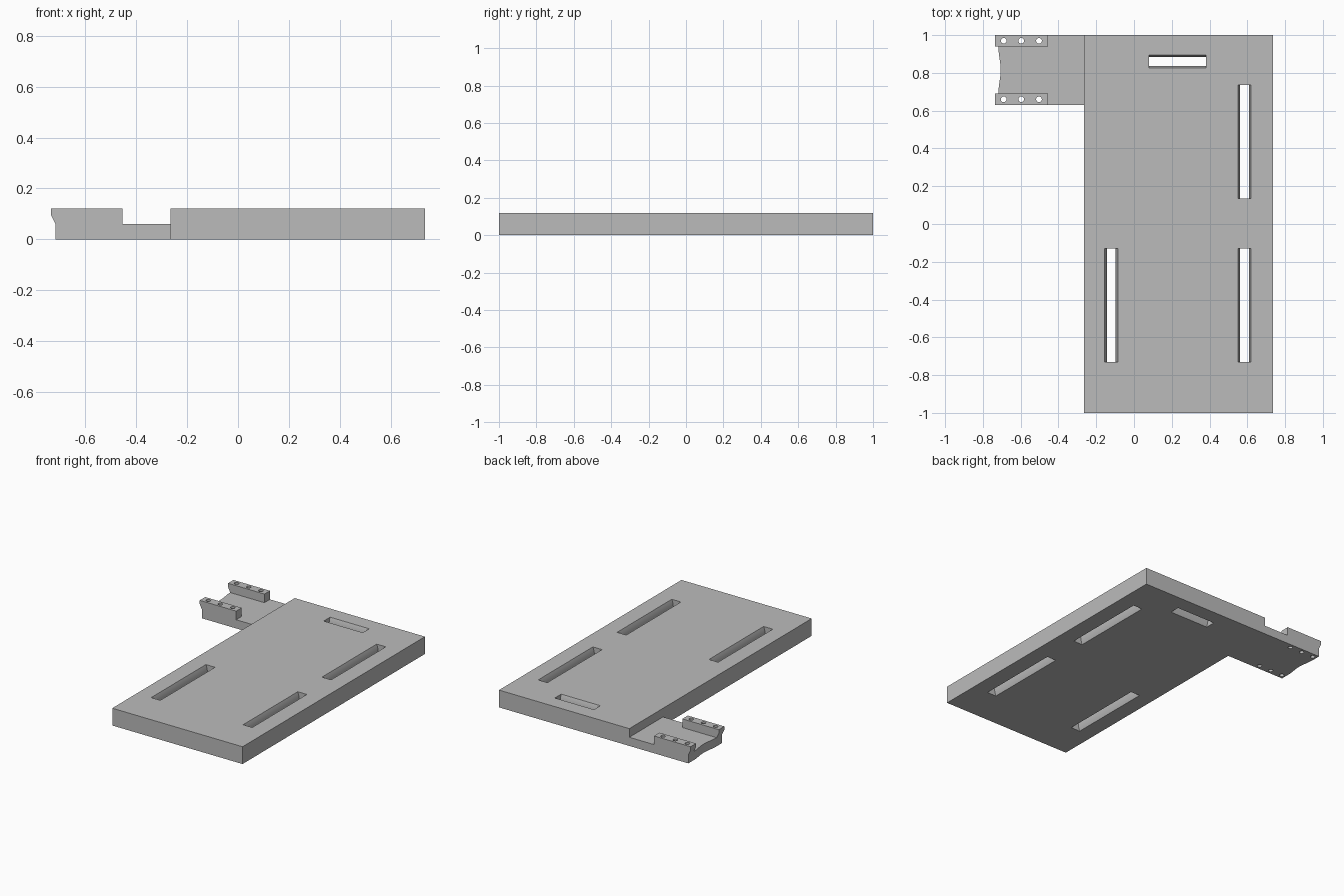
import bpy
import bmesh
import math
from mathutils import Vector

cube = bpy.data.objects.get("Cube")
if cube:
    bpy.data.objects.remove(cube, do_unlink=True)

THICK = 0.12
FLOOR = 0.06

grey = bpy.data.materials.new("plain_grey")
grey.use_nodes = True
colour = (0.5, 0.5, 0.5, 1)
grey.diffuse_color = colour
grey.node_tree.nodes["Principled BSDF"].inputs["Base Color"].default_value = colour


def prism(name, points, direction):
    """Extrude a closed outline of 3D points along a direction."""
    bm = bmesh.new()
    face = bm.faces.new([bm.verts.new(p) for p in points])
    result = bmesh.ops.extrude_face_region(bm, geom=[face])
    moved = [v for v in result["geom"] if isinstance(v, bmesh.types.BMVert)]
    bmesh.ops.translate(bm, verts=moved, vec=Vector(direction))
    bmesh.ops.recalc_face_normals(bm, faces=bm.faces)
    mesh = bpy.data.meshes.new(name)
    bm.to_mesh(mesh)
    bm.free()
    mesh.materials.append(grey)
    obj = bpy.data.objects.new(name, mesh)
    bpy.context.collection.objects.link(obj)
    return obj


def cut(obj, cutters):
    """Subtract the cutters, then discard them."""
    for cutter in cutters:
        mod = obj.modifiers.new("cut", "BOOLEAN")
        mod.operation = "DIFFERENCE"
        mod.solver = "EXACT"
        mod.object = cutter
    graph = bpy.context.evaluated_depsgraph_get()
    mesh = bpy.data.meshes.new_from_object(obj.evaluated_get(graph))
    obj.modifiers.clear()
    obj.data = mesh
    for cutter in cutters:
        bpy.data.objects.remove(cutter, do_unlink=True)
    bpy.ops.object.select_all(action="DESELECT")
    obj.select_set(True)
    bpy.context.view_layer.objects.active = obj
    bpy.ops.object.shade_smooth_by_angle(angle=math.radians(30))


def slot_cutter(x, y, length, along_x=False):
    """Slot whose long walls bulge inward at mid height."""
    steps = 12
    side = []
    for i in range(steps + 1):
        t = (2 * i / steps - 1) * 1.08
        side.append((0.035 - 0.012 * (1 - t * t), FLOOR + FLOOR * t))
    outline = side + [(-w, z) for w, z in reversed(side)]
    if along_x:
        pts = [(x - length / 2, y + w, z) for w, z in outline]
        return prism("slot_cutter", pts, (length, 0, 0))
    pts = [(x + w, y - length / 2, z) for w, z in outline]
    return prism("slot_cutter", pts, (0, length, 0))


def hole_cutter(x, y, radius=0.015):
    ring = [math.tau * i / 24 for i in range(24)]
    pts = [(x + radius * math.cos(a), y + radius * math.sin(a), -0.01) for a in ring]
    return prism("hole_cutter", pts, (0, 0, THICK + 0.02))


# Main plate with four slots
plate = prism("main_plate", [(-0.265, -1, 0), (0.735, -1, 0), (0.735, 1, 0), (-0.265, 1, 0)],
              (0, 0, THICK))
cut(plate, [slot_cutter(0.585, 0.435, 0.6), slot_cutter(0.585, -0.43, 0.6),
            slot_cutter(-0.12, -0.43, 0.6), slot_cutter(0.23, 0.86, 0.3, True)])

# Thin side tab with a shallow curved recess in its outer edge
edge = []
for i in range(17):
    t = i / 16
    dip = 0.012 * (0.5 - 0.5 * math.cos(math.tau * t))
    edge.append((-0.718 + dip, 0.94 - 0.25 * t, 0))
tab = prism("side_tab", [(-0.265, 0.63, 0), (-0.265, 1, 0), (-0.455, 1, 0), (-0.455, 0.94, 0)]
            + edge + [(-0.455, 0.69, 0), (-0.455, 0.63, 0)], (0, 0, FLOOR))
cut(tab, [])

# Raised rails with an overhanging lip and three through holes each
profile = [(-0.455, 0), (-0.455, THICK), (-0.735, THICK), (-0.735, 0.095),
           (-0.718, 0.06), (-0.718, 0)]
for name, y in (("front_rail", 0.63), ("back_rail", 0.94)):
    rail = prism(name, [(x, y, z) for x, z in profile], (0, 0.06, 0))
    cut(rail, [hole_cutter(x, y + 0.03) for x in (-0.69, -0.597, -0.503)])
